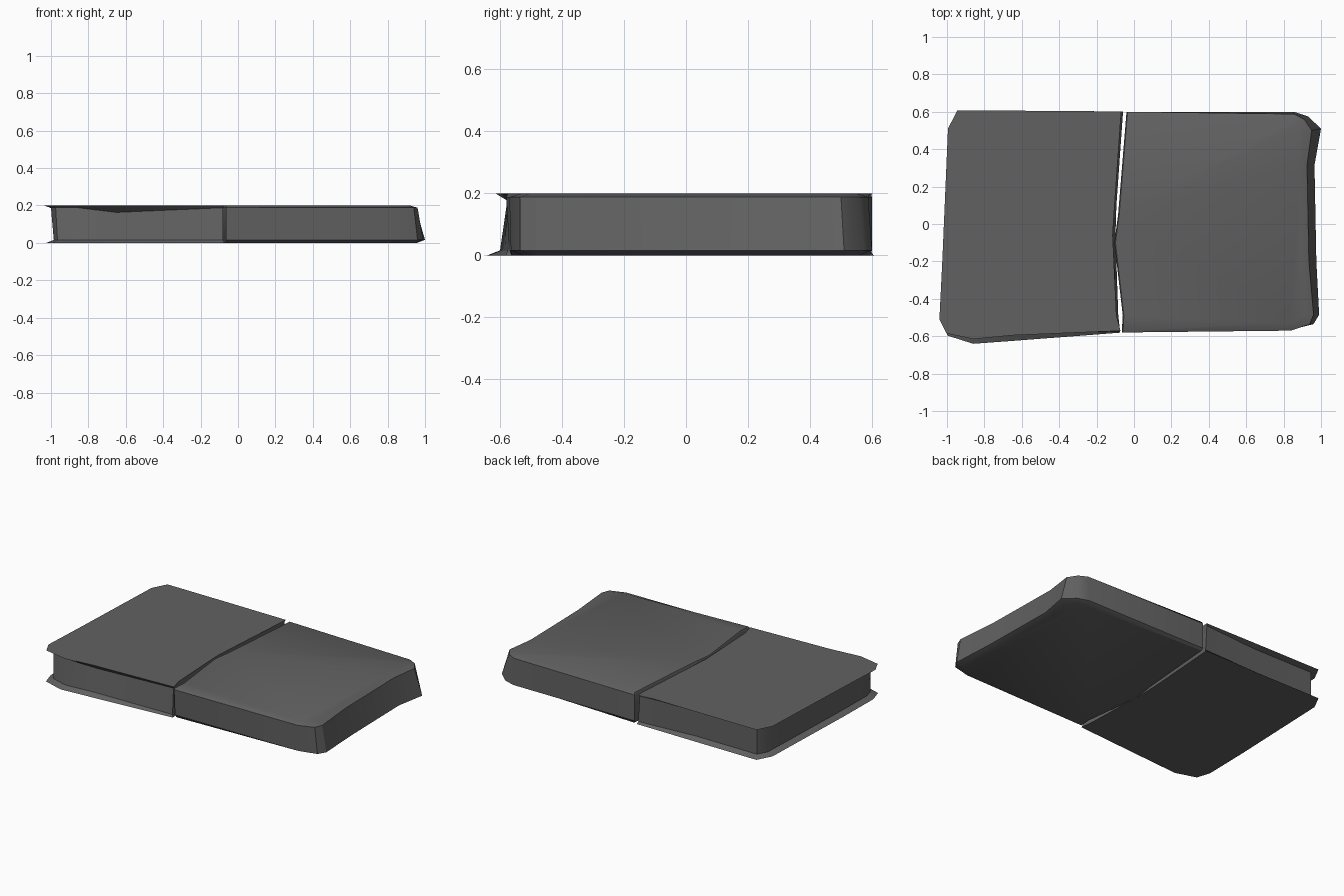
import bpy
import bmesh
import math
from mathutils import Vector

default_cube = bpy.data.objects.get("Cube")
if default_cube:
    bpy.data.objects.remove(default_cube, do_unlink=True)

# Single stone colour
stone = bpy.data.materials.new("dark grey stone")
stone.use_nodes = True
stone_colour = (0.12, 0.12, 0.12, 1.0)
stone.diffuse_color = stone_colour
bsdf = stone.node_tree.nodes["Principled BSDF"]
bsdf.inputs["Base Color"].default_value = stone_colour
bsdf.inputs["Roughness"].default_value = 0.9

HEIGHT = 0.2


def inset(outline, amounts):
    """Move each corner of a counterclockwise outline inward along its mitre."""
    result = []
    count = len(outline)
    for i, point in enumerate(outline):
        before = (point - outline[i - 1]).normalized()
        after = (outline[(i + 1) % count] - point).normalized()
        normal_a = Vector((-before.y, before.x))
        normal_b = Vector((-after.y, after.x))
        mitre = (normal_a + normal_b).normalized()
        result.append(point + mitre * amounts[i] / max(mitre.dot(normal_a), 0.5))
    return result


def build_slab(name, columns, crack_corners, rim_dips):
    """Loft a slab through a lower and an upper outline, with softened rims.

    columns: x, y at the lower rim and the lean (dx, dy) up to the upper rim.
    crack_corners: how many trailing columns lie along the crack.
    rim_dips: column index mapped to how far the upper rim sinks there.
    """
    count = len(columns)
    lower = [Vector((x, y)) for x, y, dx, dy in columns]
    upper = [Vector((x + dx, y + dy)) for x, y, dx, dy in columns]

    def on_crack(i):
        return i == 0 or i >= count - crack_corners

    soft = [0.006 if on_crack(i) else 0.04 for i in range(count)]
    rim_heights = [HEIGHT - 0.012 - rim_dips.get(i, 0) for i in range(count)]
    rings = [
        (inset(lower, soft), [0.0] * count),
        (lower, [0.016] * count),
        (upper, rim_heights),
        (inset(upper, soft), [HEIGHT] * count),
    ]

    bm = bmesh.new()
    loops = [
        [bm.verts.new((p.x, p.y, z)) for p, z in zip(outline, heights)]
        for outline, heights in rings
    ]
    for below, above in zip(loops, loops[1:]):
        for i in range(count):
            j = (i + 1) % count
            bm.faces.new((below[i], below[j], above[j], above[i]))
    bm.faces.new(loops[-1])
    bm.faces.new(list(reversed(loops[0])))
    bmesh.ops.recalc_face_normals(bm, faces=bm.faces)

    mesh = bpy.data.meshes.new(name)
    bm.to_mesh(mesh)
    bm.free()
    mesh.materials.append(stone)
    slab = bpy.data.objects.new(name, mesh)
    bpy.context.collection.objects.link(slab)

    bpy.ops.object.select_all(action="DESELECT")
    slab.select_set(True)
    bpy.context.view_layer.objects.active = slab
    bpy.ops.object.shade_smooth_by_angle(angle=math.radians(30))
    return slab


# Right half: chipped front edge, outer side leaning outward
build_slab("right_slab", [
    (-.08, -.575, 0, .01),
    (-.65, -.585, 0, .03),
    (-.855, -.6, 0, .025),
    (-.965, -.565, -.01, .015),
    (-.985, -.5, -.015, 0),
    (-.98, -.2, -.005, 0),
    (-.955, .5, 0, 0),
    (-.92, .567, 0, 0),
    (-.47, .565, 0, 0),
    (-.065, .595, -.01, 0),
    (-.1, .1, -.01, 0),
    (-.105, -.06, -.015, 0),
    (-.09, -.49, -.01, 0),
], crack_corners=4, rim_dips={1: .025, 5: .012})

# Left half: worn outer side sloping inward towards the top
build_slab("left_slab", [
    (-.065, -.57, 0, -.01),
    (.84, -.565, 0, -.005),
    (.96, -.535, -.02, 0),
    (.99, -.485, -.03, 0),
    (.975, -.2, -.04, 0),
    (.965, .315, -.04, 0),
    (1, .51, -.05, -.01),
    (.93, .575, -.02, -.015),
    (.855, .6, 0, -.012),
    (-.04, .6, 0, 0),
    (-.085, .05, 0, 0),
    (-.105, -.1, 0, 0),
    (-.06, -.49, 0, 0),
], crack_corners=4, rim_dips={})
